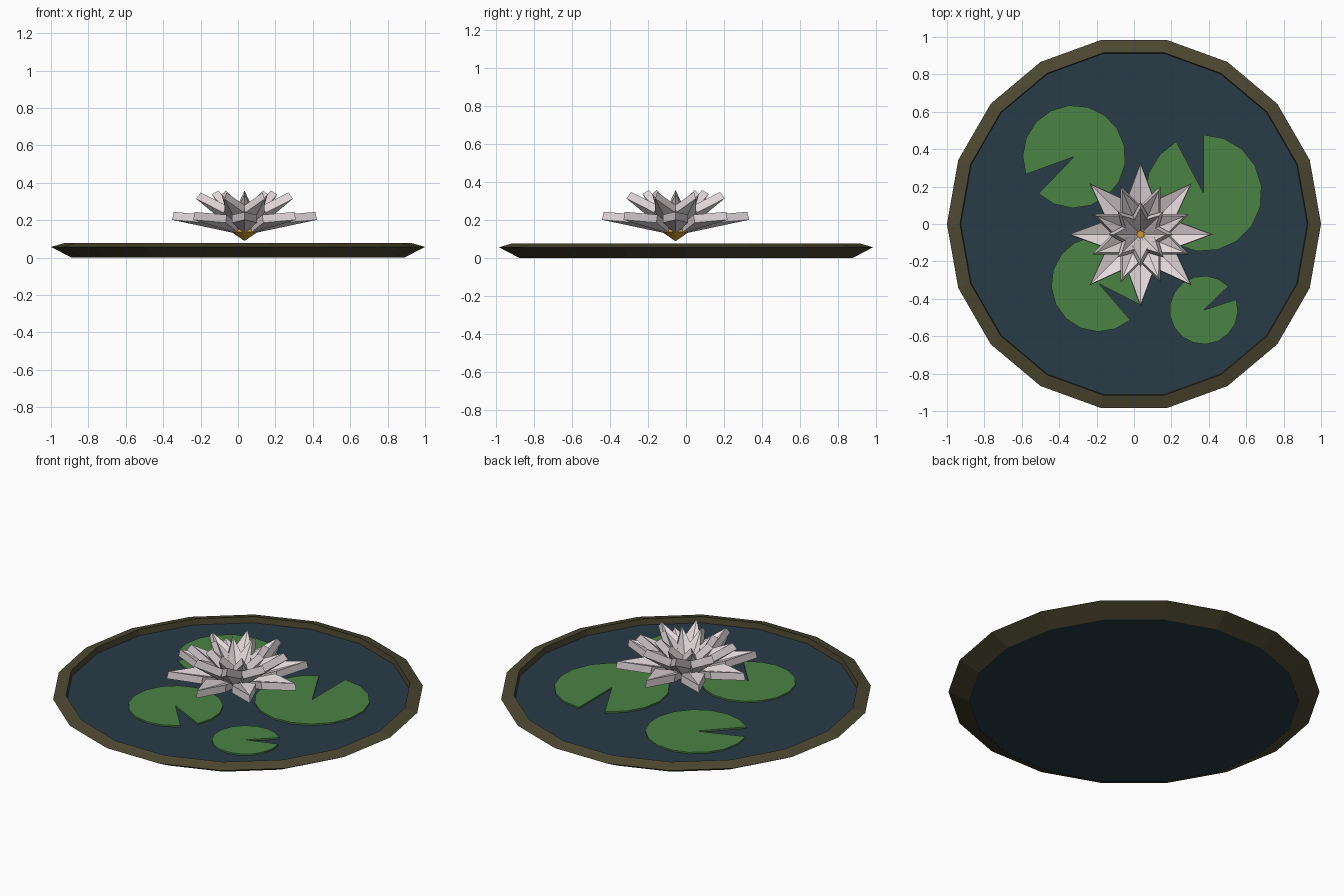
import bpy, bmesh
from math import cos, sin, radians, pi
from mathutils import Matrix, Vector

if "Cube" in bpy.data.objects:
    bpy.data.objects.remove(bpy.data.objects["Cube"])


def material(name, rgb):
    m = bpy.data.materials.new(name)
    m.diffuse_color = (*rgb, 1)
    m.use_nodes = True
    m.node_tree.nodes["Principled BSDF"].inputs["Base Color"].default_value = m.diffuse_color
    return m


WATER = material("dark water", (0.022, 0.045, 0.062))
STONE = material("mossy rim", (0.072, 0.064, 0.03))
LEAF = material("leaf green", (0.07, 0.23, 0.06))
PETAL = material("pale petal", (0.78, 0.70, 0.72))
GOLD = material("gold", (0.65, 0.32, 0.02))


def finish(name, bm, mat):
    bmesh.ops.recalc_face_normals(bm, faces=bm.faces[:])
    me = bpy.data.meshes.new(name)
    bm.to_mesh(me)
    bm.free()
    me.materials.append(mat)
    ob = bpy.data.objects.new(name, me)
    bpy.context.collection.objects.link(ob)


def lathe(name, profile, sides, mat, centre=(0, 0), closed=False):
    """Spin (radius, z) points; open profiles get flat end caps."""
    bm = bmesh.new()
    rings = [[bm.verts.new((centre[0] + r * cos(2 * pi * i / sides),
                            centre[1] + r * sin(2 * pi * i / sides), z))
              for i in range(sides)] for r, z in profile]
    pairs = list(zip(rings, rings[1:]))
    if closed:
        pairs.append((rings[-1], rings[0]))
    else:
        bm.faces.new(rings[0])
        bm.faces.new(rings[-1])
    for a, b in pairs:
        for i in range(sides):
            j = (i + 1) % sides
            bm.faces.new((a[i], a[j], b[j], b[i]))
    bmesh.ops.remove_doubles(bm, verts=bm.verts[:], dist=1e-4)
    finish(name, bm, mat)


# Pond: bevelled 18-sided rim around a water disc
lathe("pond_rim", [(0.89, 0.0), (1.0, 0.057), (0.93, 0.077), (0.925, 0.03)], 18, STONE, closed=True)
lathe("water", [(0.889, 0.0), (0.927, 0.042)], 18, WATER)


# Lily pads: thin discs with a wedge notch
def pad(name, x, y, r, a0, a1, n=16):
    bm = bmesh.new()
    pts = [(x, y)]
    for i in range(n + 1):
        a = radians(a1 + (360 + a0 - a1) * i / n)
        pts.append((x + r * cos(a), y + r * sin(a)))
    f = bm.faces.new([bm.verts.new((px, py, 0.043)) for px, py in pts])
    ext = bmesh.ops.extrude_face_region(bm, geom=[f])
    bmesh.ops.translate(bm, vec=(0, 0, 0.009),
                        verts=[v for v in ext["geom"] if isinstance(v, bmesh.types.BMVert)])
    finish(name, bm, LEAF)


pad("lily_pad_back_left", -0.32, 0.36, 0.275, 200, 226)
pad("lily_pad_right", 0.372, 0.165, 0.312, 90, 118)
pad("lily_pad_front_left", -0.187, -0.32, 0.256, -49, -27)
pad("lily_pad_small", 0.373, -0.46, 0.183, 18, 44)

# Flower: three rings of thick, cupped kite petals
FX, FY = 0.035, -0.055


def petal_ring(name, count, offset, tilt, length, width, cup, thick, r0, z0):
    bm = bmesh.new()
    outline = [(0, 0, 0), (length * 0.5, -width, cup), (length, 0, 0), (length * 0.5, width, cup)]
    for k in range(count):
        m = (Matrix.Translation((FX, FY, z0))
             @ Matrix.Rotation(radians(offset) + 2 * pi * k / count, 4, 'Z')
             @ Matrix.Translation((r0, 0, 0))
             @ Matrix.Rotation(-radians(tilt), 4, 'Y'))
        lo = [bm.verts.new(m @ Vector(p)) for p in outline]
        hi = [bm.verts.new(m @ (Vector(p) + Vector((0, 0, thick)))) for p in outline]
        for q in (lo, hi):
            bm.faces.new((q[0], q[1], q[2]))
            bm.faces.new((q[0], q[2], q[3]))
        for i in range(4):
            j = (i + 1) % 4
            bm.faces.new((lo[i], lo[j], hi[j], hi[i]))
    finish(name, bm, PETAL)


petal_ring("outer_petals", 8, 0, 12, 0.355, 0.066, 0.022, 0.043, 0.04, 0.128)
petal_ring("middle_petals", 8, 22.5, 37, 0.30, 0.056, 0.022, 0.043, 0.04, 0.133)
petal_ring("inner_petals", 8, 0, 58, 0.235, 0.042, 0.018, 0.04, 0.05, 0.138)

# Gold flower heart, an inverted cone
lathe("flower_heart", [(0.002, 0.09), (0.07, 0.137), (0.056, 0.165)], 8, GOLD, (FX, FY))
